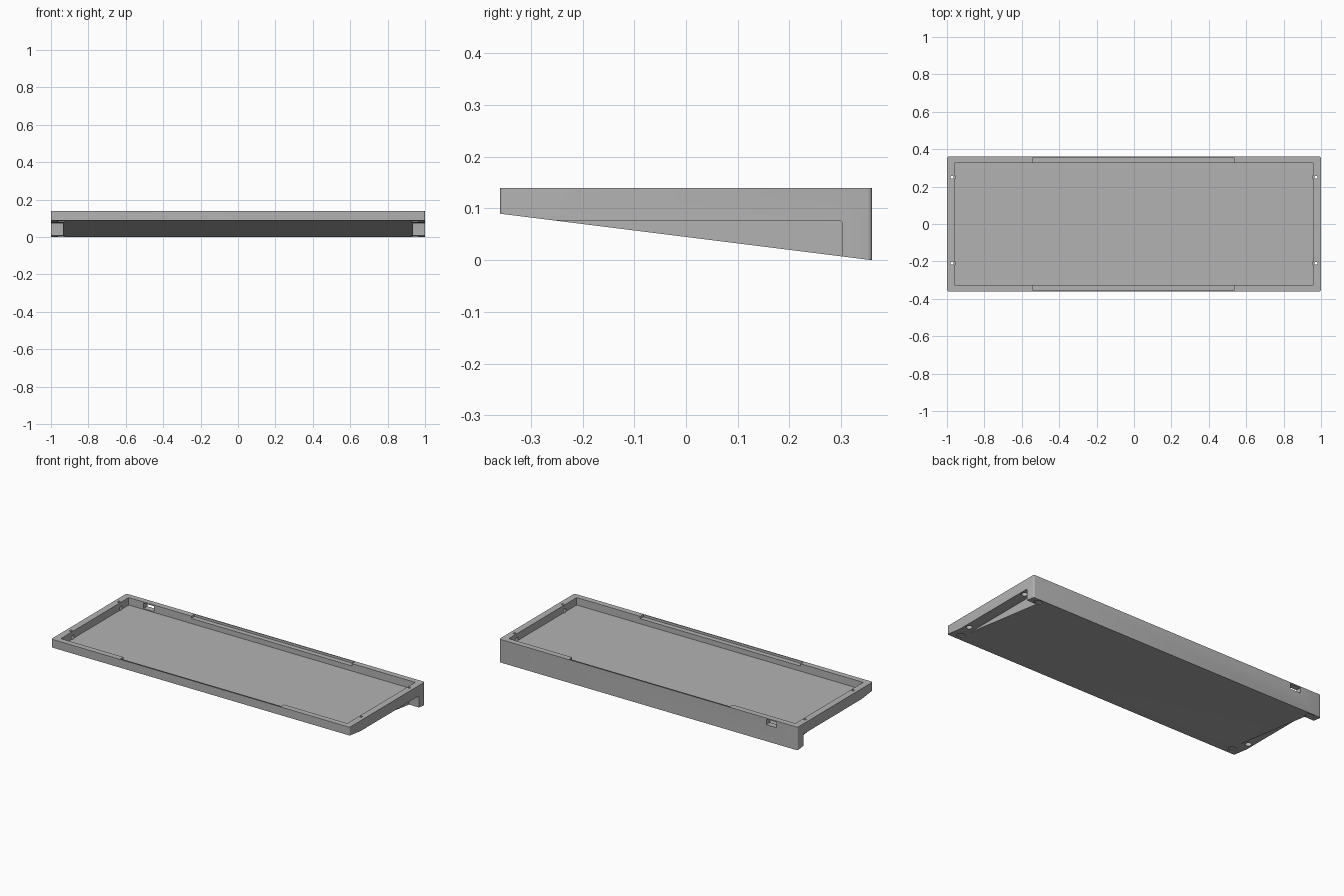
import bpy, bmesh
from mathutils import Matrix

cube = bpy.data.objects.get("Cube")
if cube:
    bpy.data.objects.remove(cube, do_unlink=True)

grey = bpy.data.materials.new("light grey plastic")
grey.use_nodes = True
colour = (0.45, 0.45, 0.45, 1)
grey.diffuse_color = colour
grey.node_tree.nodes["Principled BSDF"].inputs["Base Color"].default_value = colour

TOP = 0.14
HALF_Y = 0.36
FLOOR = 0.095


def make(name, bm):
    bmesh.ops.recalc_face_normals(bm, faces=bm.faces)
    mesh = bpy.data.meshes.new(name)
    bm.to_mesh(mesh)
    bm.free()
    mesh.materials.append(grey)
    obj = bpy.data.objects.new(name, mesh)
    bpy.context.collection.objects.link(obj)
    return obj


def cut(target, bm):
    """Subtract a temporary solid from the target."""
    cutter = make("cutter", bm)
    cutter.hide_render = True
    mod = target.modifiers.new("cut", "BOOLEAN")
    mod.operation = "DIFFERENCE"
    mod.solver = "EXACT"
    mod.object = cutter
    bpy.context.view_layer.objects.active = target
    bpy.ops.object.modifier_apply(modifier=mod.name)
    bpy.data.objects.remove(cutter, do_unlink=True)


def box(x0, x1, y0, y1, z0, z1):
    bm = bmesh.new()
    bmesh.ops.create_cube(bm, size=1)
    bmesh.ops.scale(bm, vec=(x1 - x0, y1 - y0, z1 - z0), verts=bm.verts)
    bmesh.ops.translate(bm, vec=((x0 + x1) / 2, (y0 + y1) / 2, (z0 + z1) / 2), verts=bm.verts)
    return bm


def round_edges(bm, radius, rule):
    edges = [e for e in bm.edges if rule(e.verts[0].co, e.verts[1].co)]
    bmesh.ops.bevel(bm, geom=edges, offset=radius, segments=4, profile=0.5, affect="EDGES")


def cylinder(x, y, radius, z0, z1):
    bm = bmesh.new()
    bmesh.ops.create_cone(bm, cap_ends=True, segments=24, radius1=radius, radius2=radius,
                          depth=z1 - z0, matrix=Matrix.Translation((x, y, (z0 + z1) / 2)))
    return bm


def underside(y):
    return 0.09 * (HALF_Y - y) / (2 * HALF_Y)


# Wedge body with rounded upright corners
bm = bmesh.new()
profile = [(-HALF_Y, 0.09), (HALF_Y, 0), (HALF_Y, TOP), (-HALF_Y, TOP)]
face = bm.faces.new([bm.verts.new((-1, y, z)) for y, z in profile])
side = bmesh.ops.extrude_face_region(bm, geom=[face])
bmesh.ops.translate(bm, vec=(2, 0, 0), verts=[v for v in side["geom"] if isinstance(v, bmesh.types.BMVert)])
round_edges(bm, 0.008, lambda a, b: abs(a.z - b.z) > 0.03 and abs(a.y - b.y) < 0.001)
case = make("keyboard_case", bm)

# Tray pocket
cut(case, box(-0.96, 0.96, -0.325, 0.325, FLOOR, 0.3))

# Shallow ledges along the front and back rims
for s in (-1, 1):
    y0, y1 = sorted((s * 0.31, s * 0.355))
    cut(case, box(-0.54, 0.535, y0, y1, 0.126, 0.3))

# Cable slot through the back wall
cut(case, box(-0.86, -0.79, 0.31, 0.4, 0.1, 0.133))

for s in (-1, 1):
    # Hand hold under each end
    x0, x1 = sorted((s * 0.935, s * 1.1))
    bm = box(x0, x1, -0.5, 0.302, -0.1, 0.077)
    round_edges(bm, 0.006, lambda a, b: a.z > 0 and b.z > 0 and a.y > 0 and b.y > 0)
    cut(case, bm)

    # Screw holes with wide counterbores below
    for y in (-0.21, 0.25):
        cut(case, cylinder(s * 0.973, y, 0.017, -0.1, 0.115))
        cut(case, cylinder(s * 0.973, y, 0.008, 0.1, 0.2))

    # Round foot recesses in the underside
    for y in (-0.31, 0.33):
        cut(case, cylinder(s * 0.945, y, 0.023, -0.1, underside(y) + 0.006))

bpy.ops.object.select_all(action="DESELECT")
case.select_set(True)
bpy.context.view_layer.objects.active = case
bpy.ops.object.shade_smooth_by_angle(angle=0.6)
